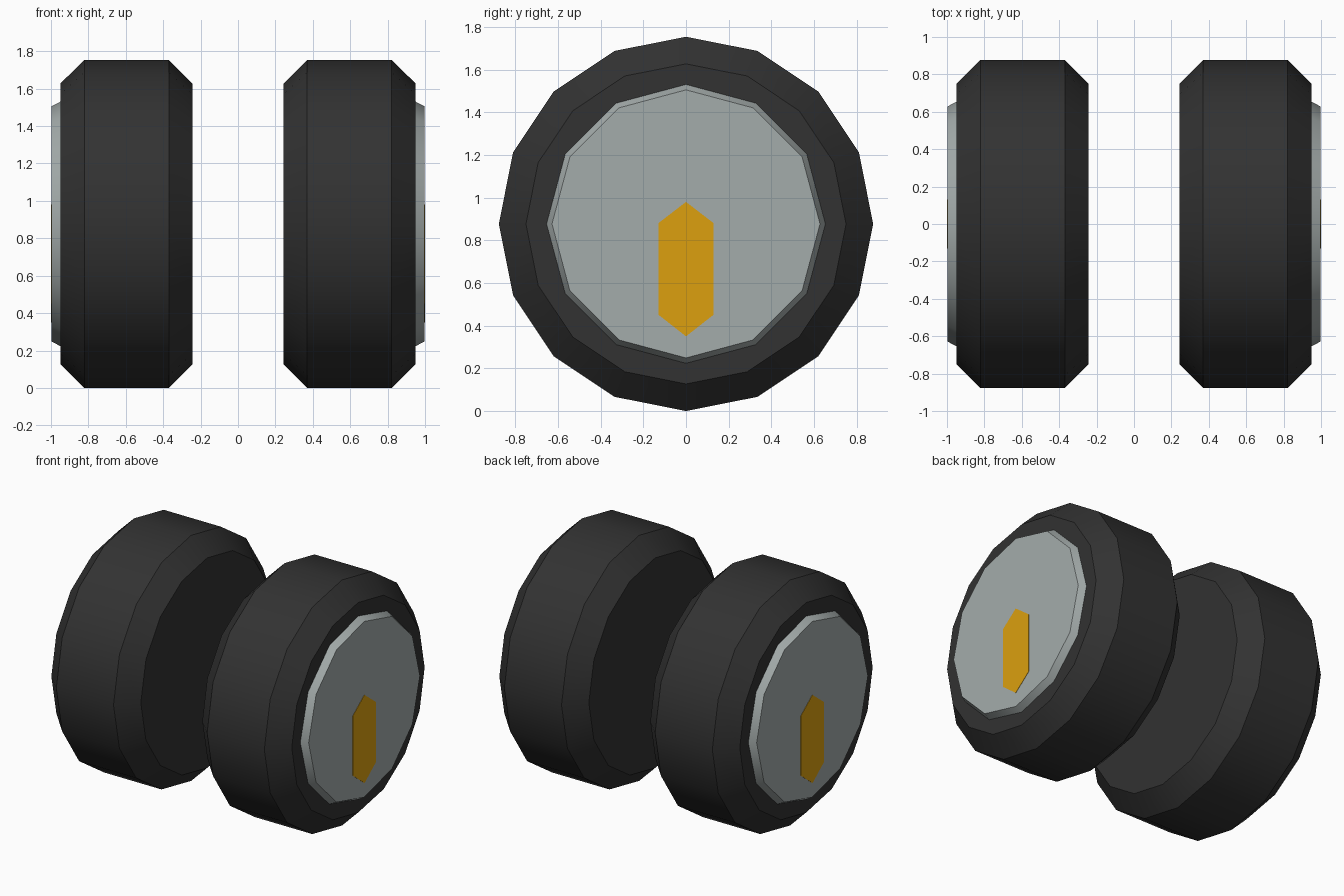
import bpy, bmesh, math

if "Cube" in bpy.data.objects:
    bpy.data.objects.remove(bpy.data.objects["Cube"])

CENTRE_Z = 0.877


def srgb(r, g, b):
    f = lambda c: c / 12.92 if c <= 0.04045 else ((c + 0.055) / 1.055) ** 2.4
    return (f(r / 255), f(g / 255), f(b / 255), 1.0)


def material(name, colour):
    m = bpy.data.materials.new(name)
    m.diffuse_color = colour
    m.use_nodes = True
    m.node_tree.nodes["Principled BSDF"].inputs["Base Color"].default_value = m.diffuse_color
    return m


rubber = material("black_rubber", srgb(50, 50, 50))
metal = material("grey_metal", srgb(164, 172, 171))
amber = material("amber_paint", srgb(220, 160, 15))


def loft(name, rings, mat, smooth=True):
    """Skin a list of (x, [(y, z), ...]) sections into a capped solid."""
    bm = bmesh.new()
    loops = [[bm.verts.new((x, y, z)) for y, z in pts] for x, pts in rings]
    n = len(loops[0])
    for a, b in zip(loops, loops[1:]):
        for i in range(n):
            j = (i + 1) % n
            bm.faces.new((a[i], a[j], b[j], b[i]))
    bm.faces.new(loops[0])
    bm.faces.new(loops[-1])
    bmesh.ops.recalc_face_normals(bm, faces=bm.faces)
    me = bpy.data.meshes.new(name)
    bm.to_mesh(me)
    bm.free()
    me.materials.append(mat)
    ob = bpy.data.objects.new(name, me)
    bpy.context.collection.objects.link(ob)
    if smooth:
        bpy.ops.object.select_all(action='DESELECT')
        ob.select_set(True)
        bpy.context.view_layer.objects.active = ob
        bpy.ops.object.shade_smooth_by_angle(angle=math.radians(35))
    return ob


def circle(r, sides):
    return [(r * math.sin(math.tau * i / sides),
             CENTRE_Z + r * math.cos(math.tau * i / sides)) for i in range(sides)]


# Six-sided marker outline, below the hub centre
marker = [(0, 0.98), (0.13, 0.88), (0.13, 0.452), (0, 0.35), (-0.13, 0.452), (-0.13, 0.88)]

for side, s in (("left", -1), ("right", 1)):
    # Chamfered tyre
    loft(side + "_tyre", [(s * x, circle(r, 16)) for x, r in
         ((0.243, 0.75), (0.37, 0.877), (0.822, 0.877), (0.95, 0.75))], rubber)
    # Tapered hub disc
    loft(side + "_hub", [(s * x, circle(r, 12)) for x, r in
         ((0.945, 0.656), (0.998, 0.628))], metal)
    # Painted marker plate
    loft(side + "_hub_marker", [(s * x, marker) for x in (0.995, 1.0)], amber, False)
